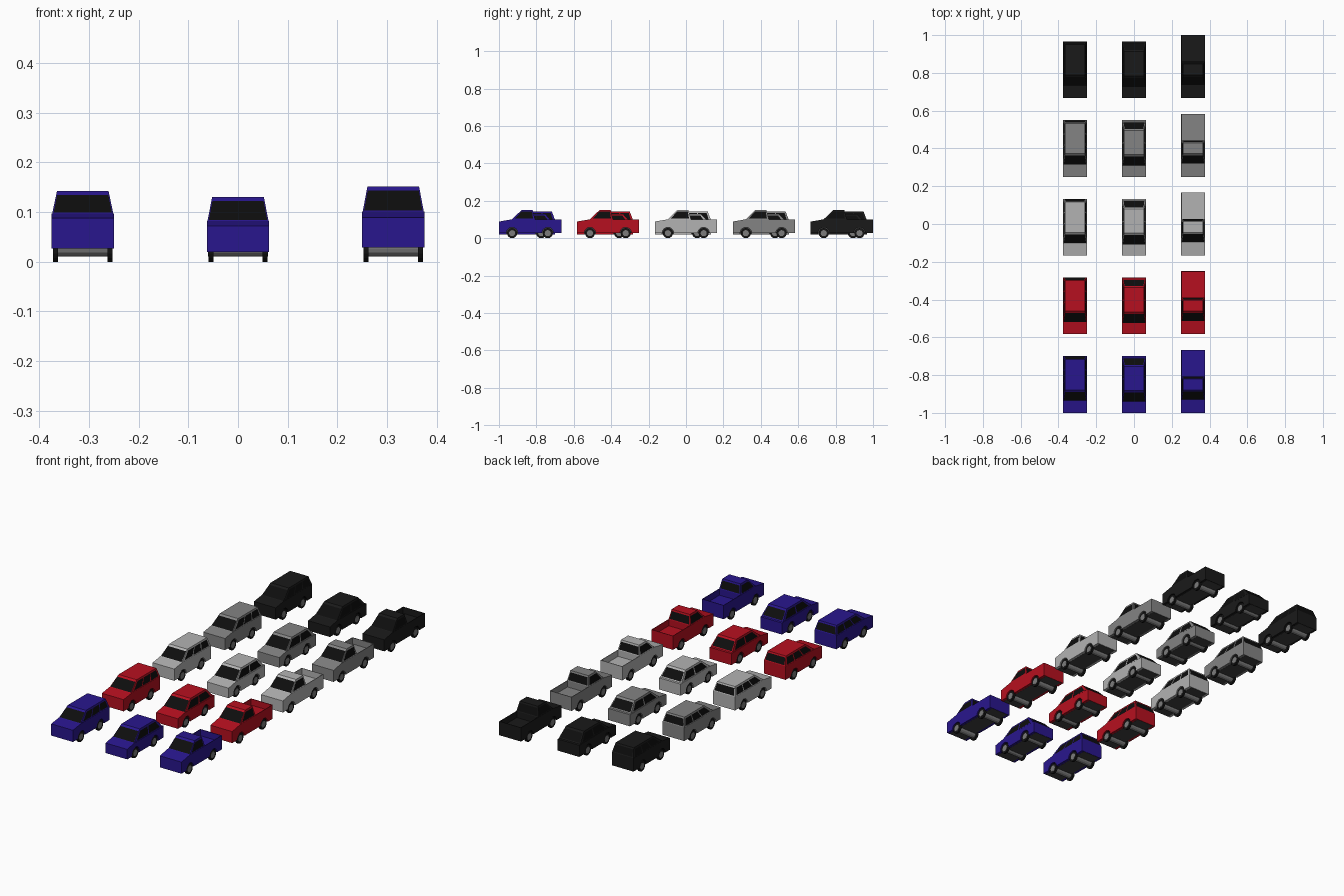
import bpy, bmesh
from math import sin, cos, pi, asin
from mathutils import Vector

if "Cube" in bpy.data.objects:
    bpy.data.objects.remove(bpy.data.objects["Cube"])

HALF = 0.0625          # half width of a body
WHEEL_R = 0.027
ARCH_R = 0.031


def paint(name, r, g, b):
    m = bpy.data.materials.new(name)
    m.diffuse_color = (r, g, b, 1)
    m.use_nodes = True
    m.node_tree.nodes["Principled BSDF"].inputs["Base Color"].default_value = m.diffuse_color
    return m


GLASS = paint("glass", 0.004, 0.004, 0.004)
TYRE = paint("tyre_rubber", 0.008, 0.008, 0.008)
FLOOR = paint("underside", 0.05, 0.05, 0.05)
HUB = paint("axle_metal", 0.2, 0.2, 0.2)
COLOURS = [("blue", paint("blue", 0.022, 0.008, 0.27)),
           ("red", paint("red", 0.47, 0.005, 0.014)),
           ("silver", paint("silver", 0.45, 0.45, 0.45)),
           ("grey", paint("grey", 0.23, 0.23, 0.23)),
           ("black", paint("black", 0.01, 0.01, 0.01))]


def finish(bm, name, mat, origin, recalc=True):
    if recalc:
        bmesh.ops.recalc_face_normals(bm, faces=bm.faces)
    me = bpy.data.meshes.new(name)
    bm.to_mesh(me)
    bm.free()
    me.materials.append(mat)
    ob = bpy.data.objects.new(name, me)
    ob.location = origin
    bpy.context.collection.objects.link(ob)


def prism(bm, profile, x0, x1):
    """Side profile of (y, z) points extruded across x."""
    a = [bm.verts.new((x0, y, z)) for y, z in profile]
    b = [bm.verts.new((x1, y, z)) for y, z in profile]
    n = len(a)
    bm.faces.new(a)
    bm.faces.new(b[::-1])
    for i in range(n):
        bm.faces.new((a[i], b[i], b[(i + 1) % n], a[(i + 1) % n]))


def rect(y0, y1, z0, z1):
    return [(y0, z0), (y1, z0), (y1, z1), (y0, z1)]


def circle(y, r, n):
    return [(y + r * sin(2 * pi * i / n), WHEEL_R - r * cos(2 * pi * i / n)) for i in range(n)]


def arch(y, zb, n=10):
    """Wheel arch points from front to back along the sill."""
    a = asin((zb - WHEEL_R) / ARCH_R)
    angles = [pi - a - (pi - 2 * a) * i / n for i in range(n + 1)]
    return [(y + ARCH_R * cos(t), WHEEL_R + ARCH_R * sin(t)) for t in angles]


def pane(bm, corners, u0, u1, v0, v1):
    """Window laid on a quad: corners are bottom-left, bottom-right, top-right, top-left."""
    bl, br, tr, tl = [Vector(c) for c in corners]
    out = (br - bl).cross(tl - bl).normalized() * 0.0006
    pts = [bl.lerp(br, u).lerp(tl.lerp(tr, u), v) + out
           for u, v in ((u0, v0), (u1, v0), (u1, v1), (u0, v1))]
    bm.faces.new([bm.verts.new(p) for p in pts])


def car(kind, s, colour, mat, origin):
    tag = f"{colour}_{kind}_"
    L, zb, belt, wheels = s["length"], s["bottom"], s["belt"], s["wheels"]
    b0, b1, t0, t1 = s["cabin"]
    zt, ht, hb = s["roof"], 0.052, 0.0615

    # lower body with wheel arches, and an open bed on the pickup
    prof = [(0, zb)]
    for y in wheels:
        prof += arch(y, zb)
    prof.append((L, zb))
    if "bed" in s:
        prof += [(L, s["bed"]), (b1, s["bed"]), (b1, belt)]
    else:
        prof.append((L, s["tail"]))
    prof += [(b0, belt), (0, s["nose"])]
    bm = bmesh.new()
    prism(bm, prof, -HALF, HALF)
    finish(bm, tag + "body", mat, origin)
    if "bed" in s:
        bm = bmesh.new()
        wall = rect(b1, L, s["bed"], belt)
        prism(bm, wall, -HALF, -HALF + 0.003)
        prism(bm, wall, HALF - 0.003, HALF)
        prism(bm, rect(L - 0.003, L, s["bed"], belt), -HALF + 0.003, HALF - 0.003)
        finish(bm, tag + "bed_walls", mat, origin)

    # tapered cabin
    base = [(-hb, b0, belt), (hb, b0, belt), (hb, b1, belt), (-hb, b1, belt)]
    top = [(-ht, t0, zt), (ht, t0, zt), (ht, t1, zt), (-ht, t1, zt)]
    bm = bmesh.new()
    vb = [bm.verts.new(p) for p in base]
    vt = [bm.verts.new(p) for p in top]
    bm.faces.new(vt)
    bm.faces.new(vb[::-1])
    sides = []
    for i in range(4):
        j = (i + 1) % 4
        bm.faces.new((vb[i], vb[j], vt[j], vt[i]))
        sides.append((base[i], base[j], top[j], top[i]))
    finish(bm, tag + "cabin", mat, origin)

    # windows: windscreen, right, rear, left
    bm = bmesh.new()
    pane(bm, sides[0], 0.02, 0.98, 0.03, 0.83)
    pane(bm, sides[2], 0.04, 0.96, 0.08, 0.83)
    for u0, u1 in s["panes"]:
        pane(bm, sides[1], u0, u1, 0.08, 0.82)
        pane(bm, sides[3], 1 - u1, 1 - u0, 0.08, 0.82)
    finish(bm, tag + "windows", GLASS, origin, recalc=False)

    # underside
    bm = bmesh.new()
    prism(bm, rect(0.002, L - 0.002, zb - 0.0006, 0.06), -0.049, 0.049)
    finish(bm, tag + "floor", FLOOR, origin)

    # tyres and through-axles whose ends form the hubs
    bm = bmesh.new()
    ax = bmesh.new()
    for y in wheels:
        for x in (-0.0595, 0.0495):
            prism(bm, circle(y, WHEEL_R, 16), x, x + 0.01)
        prism(ax, circle(y, 0.0165, 12), -0.0601, 0.0601)
    finish(bm, tag + "tyres", TYRE, origin)
    finish(ax, tag + "axles", HUB, origin)


# lengths run back from the front bumper
# cabin = base front, base rear, roof front, roof rear
MODELS = {
    "wagon": dict(x=-0.3125, length=0.30, bottom=0.027, nose=0.088, belt=0.097, tail=0.097,
                  roof=0.142, cabin=(0.064, 0.30, 0.122, 0.283), wheels=(0.07, 0.226),
                  panes=((0.08, 0.36), (0.39, 0.66), (0.69, 0.95))),
    "sedan": dict(x=0.0, length=0.30, bottom=0.02, nose=0.072, belt=0.082, tail=0.080,
                  roof=0.1305, cabin=(0.058, 0.291, 0.118, 0.246), wheels=(0.07, 0.226),
                  panes=((0.08, 0.49), (0.53, 0.92))),
    "pickup": dict(x=0.3125, length=0.3333, bottom=0.029, nose=0.089, belt=0.101, bed=0.068,
                   roof=0.1515, cabin=(0.069, 0.193, 0.122, 0.18), wheels=(0.07, 0.261),
                   panes=((0.1, 0.92),)),
}

for row, (colour, mat) in enumerate(COLOURS):
    for kind, spec in MODELS.items():
        car(kind, spec, colour, mat, (spec["x"], -1 + row * 0.41667, 0))
